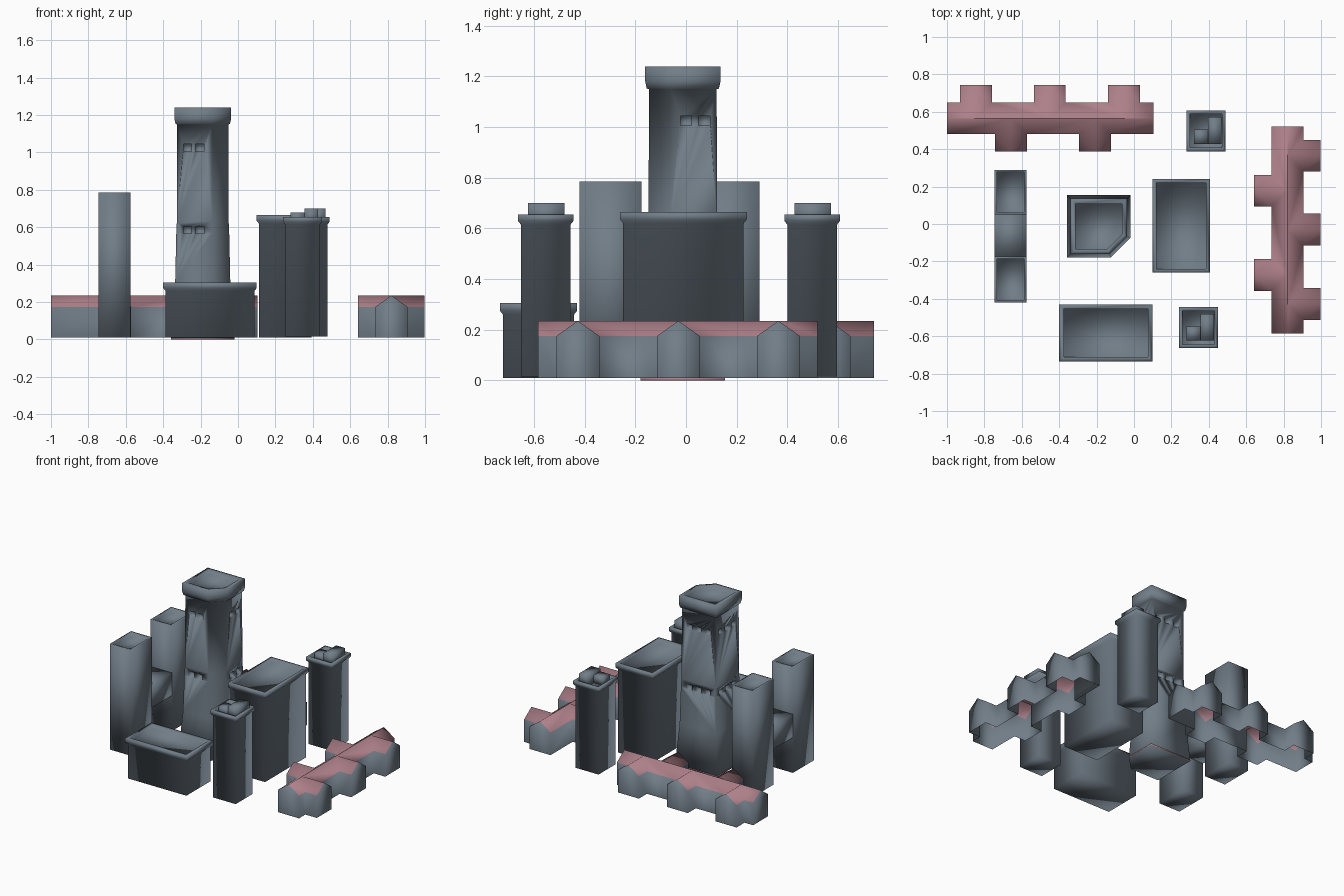
import bpy, bmesh, math
from mathutils import Vector

if "Cube" in bpy.data.objects:
    bpy.data.objects.remove(bpy.data.objects["Cube"])


def material(name, rgb):
    m = bpy.data.materials.new(name)
    m.diffuse_color = (*rgb, 1)
    m.use_nodes = True
    m.node_tree.nodes["Principled BSDF"].inputs["Base Color"].default_value = m.diffuse_color
    return m


STONE = material("slate grey", (0.165, 0.205, 0.245))
ROOF = material("dusty pink", (0.42, 0.215, 0.25))


def finish(bm, name, rule=None):
    """Turn a bmesh into an object; rule(face) picks the pink faces."""
    bmesh.ops.remove_doubles(bm, verts=bm.verts, dist=0.0005)
    bmesh.ops.recalc_face_normals(bm, faces=bm.faces)
    bm.normal_update()
    for f in bm.faces:
        f.smooth = True
        f.material_index = 1 if rule and rule(f) else 0
    me = bpy.data.meshes.new(name)
    bm.to_mesh(me)
    bm.free()
    me.materials.append(STONE)
    me.materials.append(ROOF)
    ob = bpy.data.objects.new(name, me)
    bpy.context.collection.objects.link(ob)
    return ob


def ring(rect, d, chamfer):
    """Rectangle grown by d, with an optional cut front-right corner."""
    x0, x1, y0, y1 = rect
    x0, x1, y0, y1 = x0 - d, x1 + d, y0 - d, y1 + d
    if chamfer:
        c = chamfer + 0.586 * d
        return [(x0, y0), (x1 - c, y0), (x1, y0 + c), (x1, y1), (x0, y1)]
    return [(x0, y0), (x1, y0), (x1, y1), (x0, y1)]


def loft(name, rect, profile, chamfer=0, rule=None):
    """Stack rings of (growth, height) into a closed block."""
    bm = bmesh.new()
    rows = [[bm.verts.new((x, y, z)) for x, y in ring(rect, d, chamfer)]
            for d, z in profile]
    n = len(rows[0])
    for a, b in zip(rows, rows[1:]):
        for i in range(n):
            j = (i + 1) % n
            bm.faces.new((a[i], a[j], b[j], b[i]))
    bm.faces.new(rows[0][::-1])
    bm.faces.new(rows[-1])
    return finish(bm, name, rule)


def crowned(name, rect, z0, z1, rim=0.02, crown=0.045):
    """Block with a projecting crown and a sunken roof."""
    zc = z1 - crown
    return loft(name, rect, [(-0.012, z0), (-0.012, zc), (0, zc + 0.015), (0, z1),
                             (-rim, z1), (-rim, z1 - 0.03)])


# Low crowned hall at the front and the taller block on the right
crowned("front_hall", (-0.40, 0.10, -0.735, -0.43), 0.01, 0.305, 0.025)
crowned("large_block", (0.10, 0.405, -0.26, 0.24), 0.01, 0.665, 0.02)

# Two small towers with stepped boxes on their roofs
for label, dx, dy in (("back", 0, 0), ("front", -0.04, -1.052)):
    def at(x0, x1, y0, y1):
        return (x0 + dx, x1 + dx, y0 + dy, y1 + dy)
    crowned(label + "_small_tower", at(0.28, 0.49, 0.388, 0.608), 0.015, 0.655, 0.02, 0.04)
    loft(label + "_roof_box_tall", at(0.395, 0.468, 0.428, 0.572), [(0, 0.62), (0, 0.70)])
    loft(label + "_roof_box_low", at(0.32, 0.395, 0.428, 0.505), [(0, 0.62), (0, 0.68)])

# Twin towers joined by a bridge
for label, y0, y1 in (("back", 0.05, 0.29), ("front", -0.42, -0.175)):
    loft(label + "_twin_tower", (-0.745, -0.575, y0, y1),
         [(0, 0.01), (0, 0.785), (-0.012, 0.785), (-0.012, 0.75)])
loft("twin_tower_bridge", (-0.745, -0.575, -0.18, 0.055), [(0, 0.27), (0, 0.44)])

# Main tower: flared shaft, cut corner, projecting crown with sunken roof
KEEP = (-0.325, -0.052, -0.146, 0.121)
keep = loft("main_tower", KEEP,
            [(0.033, 0.008), (0.011, 0.30), (0.005, 0.57), (0.002, 0.63), (0, 1.15),
             (0.009, 1.152), (0.015, 1.18), (0.015, 1.24), (-0.013, 1.24), (-0.013, 1.205)],
            chamfer=0.085)
loft("main_tower_plinth", KEEP, [(0.033, 0), (0.033, 0.009)], chamfer=0.085,
     rule=lambda f: f.normal.z > -0.5)

# Small recessed windows in two bands around the shaft
bm = bmesh.new()


def cutter(x, y, z, sx, sy):
    vs = bmesh.ops.create_cube(bm, size=1)["verts"]
    for v in vs:
        v.co = Vector((x + v.co.x * sx, y + v.co.y * sy, z + v.co.z * 0.038))


W, D = 0.045, 0.04
for z in (0.585, 1.025):
    for x in (-0.27, -0.205):
        cutter(x, KEEP[2], z, W, D)
    for y in (0.0, 0.072):
        cutter(KEEP[1], y, z, D, W)
    for k in (-0.075, 0, 0.075):
        cutter(-0.19 + k, KEEP[3], z, W, D)
        cutter(KEEP[0], -0.012 + k, z, D, W)
cut = finish(bm, "window_cutters")
cut.hide_render = True
mod = keep.modifiers.new("windows", "BOOLEAN")
mod.object = cut
mod.operation = "DIFFERENCE"
mod.solver = "EXACT"
bpy.context.view_layer.objects.active = keep
bpy.ops.object.modifier_apply(modifier=mod.name)
bpy.data.objects.remove(cut)


def row_house(name, place):
    """Gabled row along u with gabled wings on both sides, open below."""
    length, w, reach = 1.105, 0.085, 0.178
    base, eave, ridge = 0.01, 0.175, 0.235
    bm = bmesh.new()

    def face(*pts):
        bm.faces.new([bm.verts.new((*place(u, v), z)) for u, v, z in pts])

    def gable(a, b, c):
        """End wall between plan points a and b with its apex over c."""
        face((*a, base), (*b, base), (*b, eave), (*a, eave))
        face((*a, eave), (*b, eave), (*c, ridge))

    for s, wings in ((1, (0.155, 0.55, 0.947)), (-1, (0.342, 0.792))):
        # main wall and roof between the wings
        starts = [(0, 0)] + [(c, c + w) for c in wings]
        ends = [(c, c - w) for c in wings] + [(length, length)]
        for (r0, e0), (r1, e1) in zip(starts, ends):
            face((e0, s * w, base), (e1, s * w, base), (e1, s * w, eave), (e0, s * w, eave))
            face((e0, s * w, eave), (e1, s * w, eave), (r1, 0, ridge), (r0, 0, ridge))
        # wings
        for c in wings:
            gable((c - w, s * reach), (c + w, s * reach), (c, s * reach))
            for k in (c - w, c + w):
                face((k, s * w, base), (k, s * reach, base), (k, s * reach, eave), (k, s * w, eave))
                face((k, s * w, eave), (k, s * reach, eave), (c, s * reach, ridge), (c, 0, ridge))
    for u in (0, length):
        gable((u, -w), (u, w), (u, 0))
    return finish(bm, name, lambda f: abs(f.normal.z) > 0.3)


row_house("back_row_house", lambda u, v: (-1 + u, 0.565 + v))
row_house("right_row_house", lambda u, v: (0.82 + v, 0.52 - u))
